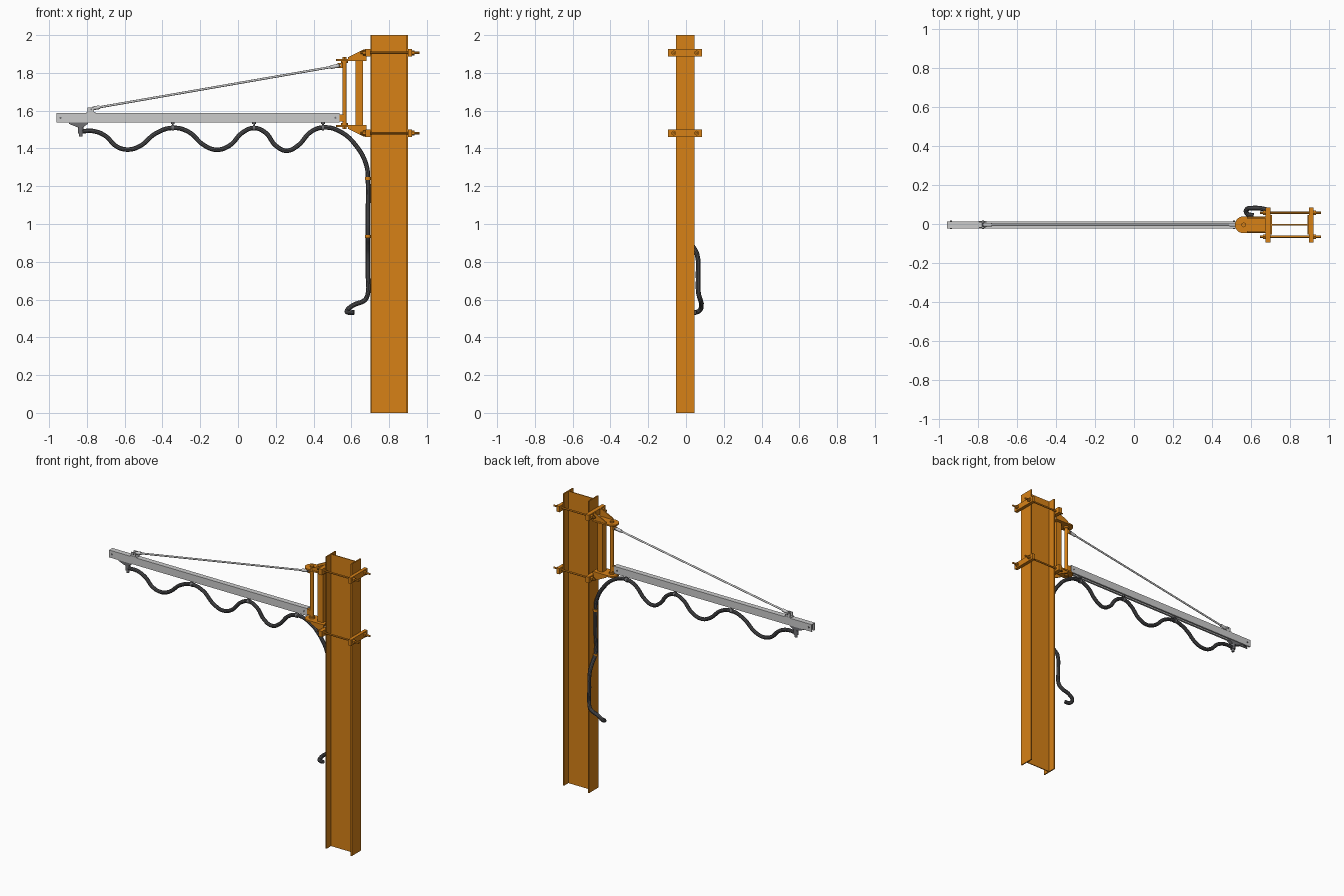
import bpy, bmesh, math
from mathutils import Vector

if "Cube" in bpy.data.objects:
    bpy.data.objects.remove(bpy.data.objects["Cube"])

YC = -0.004  # centre plane of column and boom


def material(name, rgb):
    m = bpy.data.materials.new(name)
    m.diffuse_color = (*rgb, 1)
    m.use_nodes = True
    m.node_tree.nodes["Principled BSDF"].inputs["Base Color"].default_value = m.diffuse_color
    return m


ORANGE = material("orange_paint", (0.68, 0.22, 0.008))
DARK = material("dark_rubber", (0.085, 0.085, 0.09))
STEEL = material("dark_steel", (0.16, 0.16, 0.17))


def finish(name, bm, mat, smooth=False):
    bmesh.ops.recalc_face_normals(bm, faces=bm.faces)
    me = bpy.data.meshes.new(name)
    bm.to_mesh(me)
    bm.free()
    ob = bpy.data.objects.new(name, me)
    bpy.context.collection.objects.link(ob)
    if mat:
        me.materials.append(mat)
    if smooth:
        bpy.ops.object.select_all(action='DESELECT')
        bpy.context.view_layer.objects.active = ob
        ob.select_set(True)
        bpy.ops.object.shade_smooth_by_angle()
    return ob


def prism(name, pts, axis, a, b, mat=None):
    """Extrude a 2D outline along an axis from a to b."""
    place = {'X': lambda u, v: (a, u, v), 'Y': lambda u, v: (u, a, v), 'Z': lambda u, v: (u, v, a)}[axis]
    step = Vector([(b - a) if axis == k else 0 for k in 'XYZ'])
    bm = bmesh.new()
    f = bm.faces.new([bm.verts.new(place(u, v)) for u, v in pts])
    r = bmesh.ops.extrude_face_region(bm, geom=[f])
    bmesh.ops.translate(bm, vec=step, verts=[v for v in r['geom'] if isinstance(v, bmesh.types.BMVert)])
    return finish(name, bm, mat)


def box(name, x0, x1, y0, y1, z0, z1, mat=None):
    return prism(name, [(x0, y0), (x1, y0), (x1, y1), (x0, y1)], 'Z', z0, z1, mat)


def rod(name, p, q, r, mat=None, sides=20):
    p, q = Vector(p), Vector(q)
    bm = bmesh.new()
    bmesh.ops.create_cone(bm, cap_ends=True, segments=sides, radius1=r, radius2=r, depth=(q - p).length)
    bm.transform((q - p).to_track_quat('Z', 'Y').to_matrix().to_4x4())
    bmesh.ops.translate(bm, vec=(p + q) / 2, verts=bm.verts)
    return finish(name, bm, mat, sides > 8)


# I-beam column
x0, x1, t, w, hw = 0.702, 0.90, 0.008, 0.003, 0.05
ibeam = [(x0, -hw), (x0 + t, -hw), (x0 + t, -w), (x1 - t, -w), (x1 - t, -hw), (x1, -hw),
         (x1, hw), (x1 - t, hw), (x1 - t, w), (x0 + t, w), (x0 + t, hw), (x0, hw)]
prism("column", [(x, y + YC) for x, y in ibeam], 'Z', 0, 2, ORANGE)

# Upper and lower clamps with bearing brackets (mirrored)
for tag, zc, s in (("upper", 1.906, 1), ("lower", 1.481, -1)):
    for side, a, b in (("front", 0.676, 0.702), ("rear", 0.90, 0.922)):
        box(f"{tag}_{side}_clamp_bar", a, b, YC - 0.09, YC + 0.09, zc - 0.02, zc + 0.02, ORANGE)
    for y in (YC - 0.061, YC + 0.061):
        rod(f"{tag}_clamp_rod", (0.648, y, zc), (0.962, y, zc), 0.006, ORANGE, 12)
        for a, b in ((0.663, 0.676), (0.922, 0.935)):
            rod(f"{tag}_clamp_nut", (a, y, zc), (b, y, zc), 0.013, ORANGE, 6)
    # round-nosed bearing plate
    zp = zc - s * 0.037
    nose = [(0.562 + 0.043 * math.cos(k), YC + 0.043 * math.sin(k))
            for k in [math.pi / 2 + math.pi * i / 20 for i in range(21)]]
    prism(f"{tag}_bearing_plate", nose + [(0.68, YC - 0.043), (0.68, YC + 0.043)],
          'Z', zp - 0.005, zp + 0.005, ORANGE)
    # tapered cheek gussets
    for y in (-0.036, 0.036):
        prism(f"{tag}_gusset", [(0.582, zp), (0.68, zp), (0.68, zc + s * 0.02), (0.665, zc + s * 0.018),
                                (0.582, zp + s * 0.014)], 'Y', YC + y - 0.004, YC + y + 0.004, ORANGE)
    # pivot pin head and bearing collar
    rod(f"{tag}_pivot_head", (0.564, YC, zp + s * 0.005), (0.564, YC, zp + s * 0.015), 0.013, ORANGE, 6)
    rod(f"{tag}_pivot_collar", (0.564, YC, zp - s * 0.005), (0.564, YC, zp - s * 0.016), 0.018, ORANGE)

# Bracket post and pivot tube
box("bracket_post", 0.621, 0.661, YC - 0.02, YC + 0.02, 1.518, 1.869, ORANGE)
rod("pivot_tube", (0.564, YC, 1.518), (0.564, YC, 1.869), 0.0115, ORANGE, 24)

# Boom: hollow rail with slot underneath
rail = [(-0.018, 1.537), (-0.018, 1.587), (0.018, 1.587), (0.018, 1.537), (0.007, 1.537), (0.007, 1.541),
        (0.0145, 1.541), (0.0145, 1.583), (-0.0145, 1.583), (-0.0145, 1.541), (-0.007, 1.541), (-0.007, 1.537)]
prism("boom_rail", [(y + YC, z) for y, z in rail], 'X', -0.962, 0.537)
box("boom_end_stop", -0.95, -0.93, YC - 0.014, YC + 0.014, 1.545, 1.582, STEEL)
box("boom_pivot_tongue", 0.50, 0.56, YC - 0.012, YC + 0.012, 1.543, 1.58, ORANGE)
for x in (-0.94, 0.515):
    rod("boom_cross_bolt", (x, YC - 0.021, 1.562), (x, YC + 0.021, 1.562), 0.006, STEEL, 6)

# Tie rod, end forks and mounts
A, B = Vector((-0.775, YC, 1.611)), Vector((0.545, YC, 1.84))
d = (B - A).normalized()
rod("tie_rod", A, B, 0.006)
rod("tie_rod_outer_sleeve", A + d * 0.005, A + d * 0.045, 0.010)
rod("tie_rod_inner_sleeve", B - d * 0.055, B - d * 0.01, 0.010)
box("boom_tie_saddle", -0.802, -0.755, YC - 0.019, YC + 0.019, 1.587, 1.592)
for y in (YC - 0.014, YC + 0.014):
    box("boom_tie_lug", -0.797, -0.763, y - 0.003, y + 0.003, 1.592, 1.617)
rod("boom_tie_pin", (-0.777, YC - 0.022, 1.607), (-0.777, YC + 0.022, 1.607), 0.005, STEEL, 12)
box("pivot_tie_lug", 0.528, 0.562, YC - 0.004, YC + 0.004, 1.826, 1.852, ORANGE)
rod("pivot_tie_pin", (0.536, YC - 0.014, 1.839), (0.536, YC + 0.014, 1.839), 0.005, STEEL, 12)

# Sliding trolley with hose outlet elbow
prism("trolley_plate", [(-0.895, 1.538), (-0.795, 1.538), (-0.795, 1.53), (-0.82, 1.512), (-0.85, 1.512),
                        (-0.895, 1.53)], 'Y', YC - 0.013, YC + 0.013, STEEL)
box("trolley_carriage", -0.89, -0.80, YC - 0.006, YC + 0.006, 1.53, 1.56, STEEL)
rod("outlet_elbow", (-0.832, YC, 1.514), (-0.832, YC, 1.478), 0.015, STEEL)
rod("outlet_nozzle", (-0.832, YC, 1.48), (-0.832, YC, 1.462), 0.010, STEEL)

# Hose festooned below the boom, down the column to the inlet tail
run = [(-0.832, 1.491), (-0.76, 1.491), (-0.70, 1.465), (-0.645, 1.412), (-0.585, 1.394), (-0.52, 1.412),
       (-0.435, 1.48), (-0.345, 1.509), (-0.262, 1.488), (-0.18, 1.417), (-0.113, 1.393), (-0.045, 1.415),
       (0.025, 1.485), (0.085, 1.508), (0.145, 1.484), (0.20, 1.415), (0.257, 1.388), (0.317, 1.415),
       (0.385, 1.487), (0.45, 1.511), (0.54, 1.49), (0.63, 1.408), (0.68, 1.31), (0.688, 1.22)]
path = [(x, YC, z) for x, z in run]
path += [(0.688, YC, 1.08), (0.688, YC, 0.94), (0.688, 0.03, 0.89), (0.688, 0.058, 0.84), (0.688, 0.064, 0.72),
         (0.688, 0.066, 0.635), (0.672, 0.076, 0.598), (0.61, 0.0815, 0.57), (0.578, 0.072, 0.542),
         (0.582, 0.052, 0.532), (0.615, 0.044, 0.532)]
cu = bpy.data.curves.new("hose", 'CURVE')
cu.dimensions = '3D'
cu.bevel_depth, cu.bevel_resolution, cu.use_fill_caps, cu.resolution_u = 0.0125, 3, True, 6
sp = cu.splines.new('BEZIER')
sp.bezier_points.add(len(path) - 1)
for bp, co in zip(sp.bezier_points, path):
    bp.co = co
    bp.handle_left_type = bp.handle_right_type = 'AUTO'
hose = bpy.data.objects.new("hose", cu)
bpy.context.collection.objects.link(hose)
cu.materials.append(DARK)
bpy.ops.object.select_all(action='DESELECT')
bpy.context.view_layer.objects.active = hose
hose.select_set(True)
bpy.ops.object.convert(target='MESH')
bpy.ops.object.shade_smooth_by_angle()

# Hose hangers in the rail and clips on the column
for x in (-0.345, 0.085, 0.45):
    rod("hose_hanger_stem", (x, YC, 1.512), (x, YC, 1.55), 0.004, STEEL, 12)
    rod("hose_hanger_shoe", (x, YC, 1.529), (x, YC, 1.537), 0.010, STEEL)
    rod("hose_hanger_band", (x - 0.006, YC, 1.509), (x + 0.006, YC, 1.509), 0.0145, STEEL)
for z in (1.24, 0.935):
    rod("hose_clip", (0.687, YC, z - 0.008), (0.687, YC, z + 0.008), 0.0155, ORANGE)
